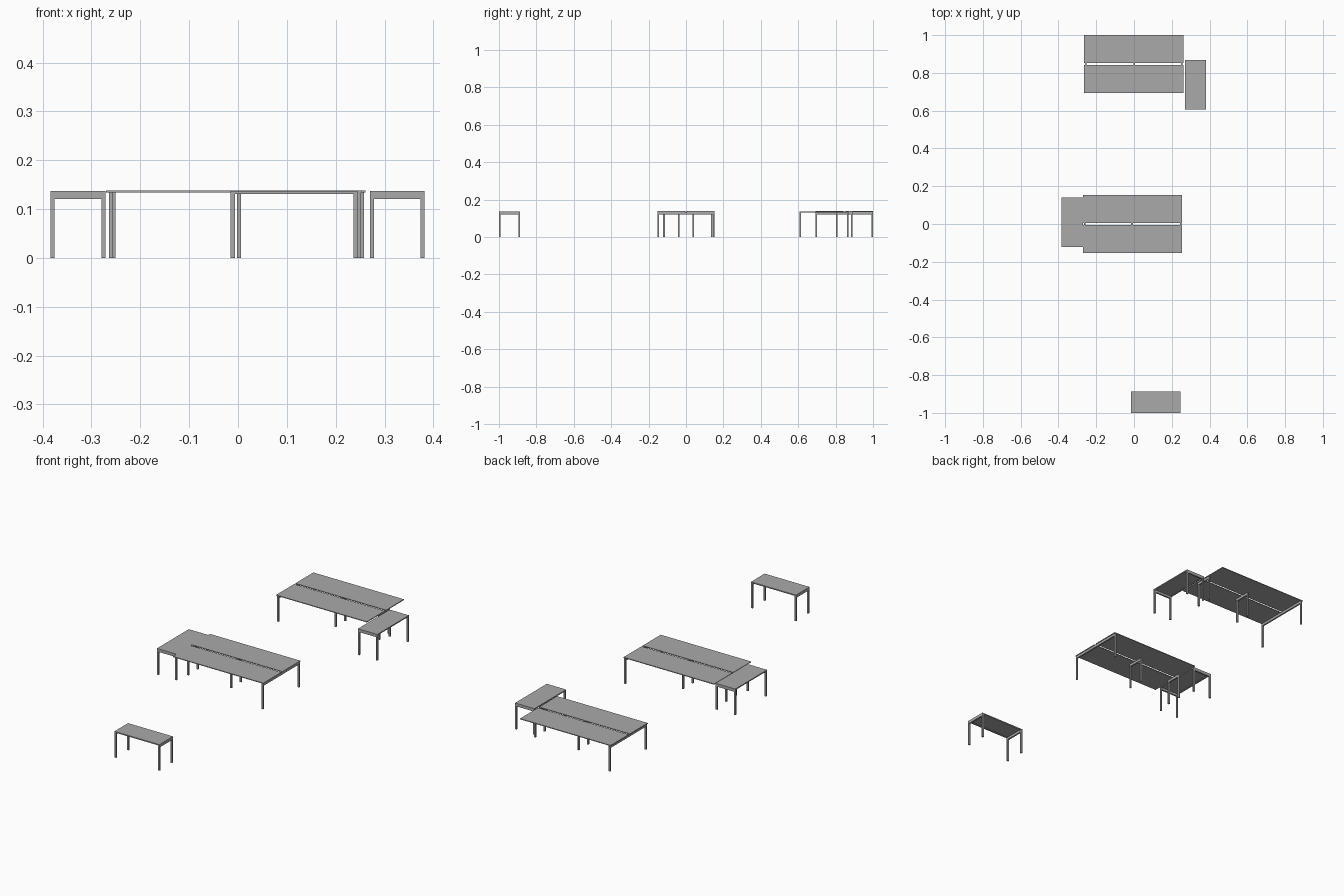
import bpy, bmesh
from mathutils import Matrix, Vector

if "Cube" in bpy.data.objects:
    bpy.data.objects.remove(bpy.data.objects["Cube"])

mat = bpy.data.materials.new("plain grey")
mat.diffuse_color = (0.4, 0.4, 0.4, 1)
mat.use_nodes = True
mat.node_tree.nodes["Principled BSDF"].inputs["Base Color"].default_value = mat.diffuse_color

TOP, UNDER, LEG = 0.137, 0.1335, 0.0085   # top height, underside height, leg width


def boxes(name, spans):
    """One object made from a list of (x0, x1, y0, y1, z0, z1) boxes."""
    bm = bmesh.new()
    for x0, x1, y0, y1, z0, z1 in spans:
        centre = Vector(((x0 + x1) / 2, (y0 + y1) / 2, (z0 + z1) / 2))
        size = Matrix.Diagonal((x1 - x0, y1 - y0, z1 - z0, 1))
        bmesh.ops.create_cube(bm, size=1, matrix=Matrix.Translation(centre) @ size)
    me = bpy.data.meshes.new(name)
    bm.to_mesh(me)
    bm.free()
    me.materials.append(mat)
    ob = bpy.data.objects.new(name, me)
    bpy.context.collection.objects.link(ob)


def frame(name, a, c0, c1, rail_z, along_y=True):
    """Leg frame: two legs joined by a top rail, starting at position a."""
    spans = [(a, a + LEG, c0, c0 + LEG, 0, UNDER),
             (a, a + LEG, c1 - LEG, c1, 0, UNDER),
             (a, a + LEG, c0 + LEG, c1 - LEG, rail_z, UNDER)]
    if not along_y:
        spans = [(s[2], s[3], s[0], s[1], s[4], s[5]) for s in spans]
    boxes(name, spans)


def small_desk(name, x0, x1, y0, y1):
    """Desk with a frame at each short end and thin rails on the long sides."""
    boxes(name + "_top", [(x0, x1, y0, y1, UNDER, TOP)])
    if x1 - x0 > y1 - y0:
        for i, x in enumerate((x0, x1 - LEG)):
            frame(f"{name}_leg_frame_{i}", x, y0, y1, 0.121)
        rails = [(x0 + LEG, x1 - LEG, y, y + LEG, 0.131, UNDER) for y in (y0, y1 - LEG)]
    else:
        for i, y in enumerate((y0, y1 - LEG)):
            frame(f"{name}_leg_frame_{i}", y, x0, x1, 0.121, False)
        rails = [(x, x + LEG, y0 + LEG, y1 - LEG, 0.131, UNDER) for x in (x0, x1 - LEG)]
    boxes(name + "_rails", rails)


def bench(name, x0, x1, yc, full_x, inset_xs):
    """Double desk: two tops with a slot, one wide end frame, two narrow ones."""
    h, slot = 0.1535, 0.005
    boxes(name + "_front_top", [(x0, x1, yc - h, yc - slot, UNDER + 0.0005, TOP + 0.001)])
    boxes(name + "_back_top", [(x0, x1, yc + slot, yc + h, UNDER + 0.0005, TOP + 0.001)])
    frame(name + "_end_frame", full_x - LEG / 2, yc - h, yc + h, 0.121)
    for i, x in enumerate(inset_xs):
        frame(f"{name}_inner_frame_{i}", x - LEG / 2, yc - 0.044, yc + 0.044, 0.121)


# Double benches
bench("middle_bench", -0.270, 0.254, 0.0, 0.2475, (-0.260, -0.0105))
bench("back_bench", -0.264, 0.261, 0.8465, -0.2555, (0.002, 0.2535))

# Single desks
small_desk("left_side_desk", -0.384, -0.271, -0.122, 0.141)
small_desk("right_side_desk", 0.270, 0.382, 0.606, 0.868)
small_desk("front_desk", -0.015, 0.245, -1.0, -0.888)
